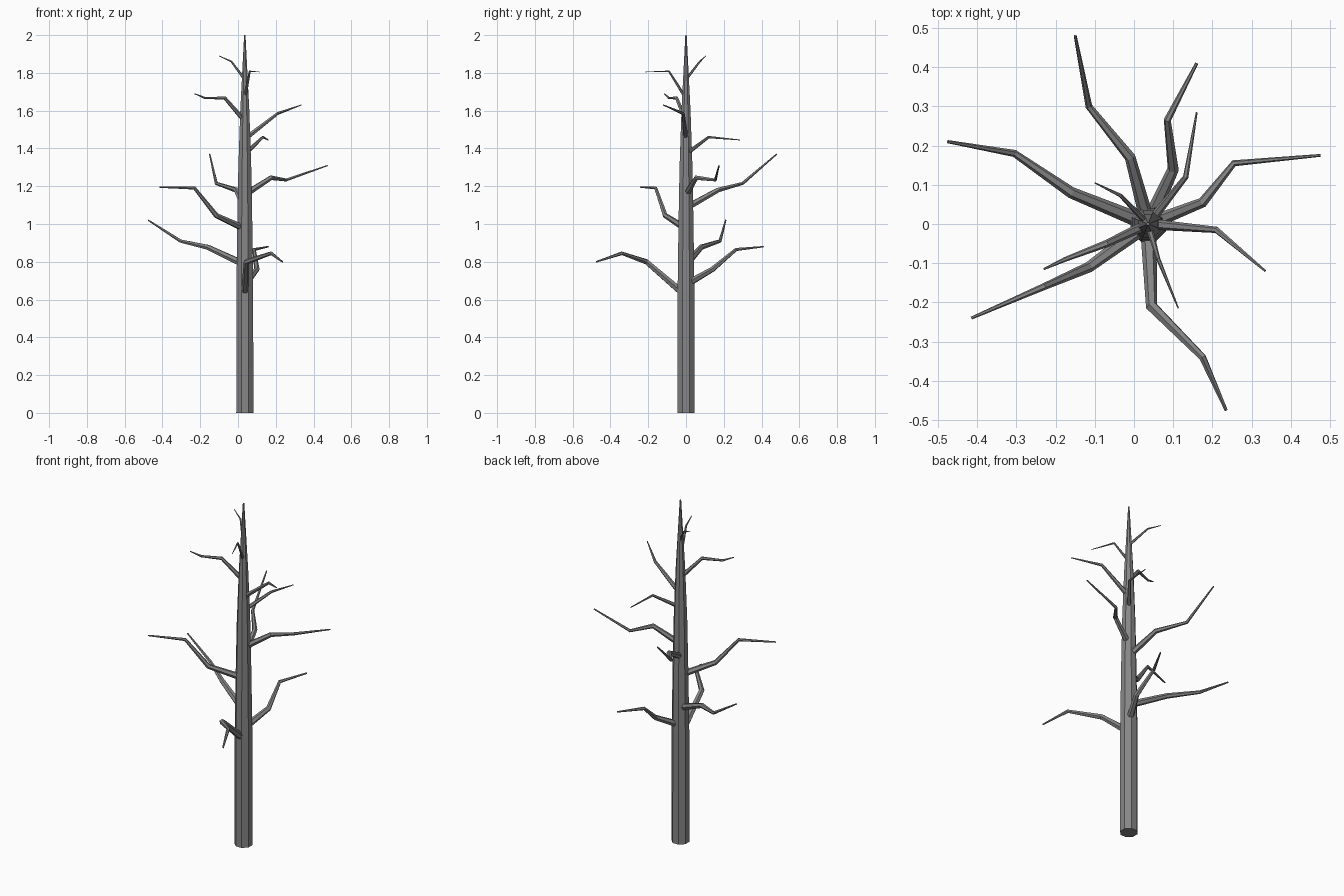
import bpy, bmesh, math
from mathutils import Vector

if "Cube" in bpy.data.objects:
    bpy.data.objects.remove(bpy.data.objects["Cube"])

bark = bpy.data.materials.new("grey bark")
bark.use_nodes = True
bark.diffuse_color = (0.24, 0.24, 0.24, 1)
bark.node_tree.nodes["Principled BSDF"].inputs["Base Color"].default_value = bark.diffuse_color

AXIS_X = 0.036


def limb(name, path, radii, sides):
    """Faceted tapering tube along a path, mitred at the bends and capped."""
    pts = [Vector(p) for p in path]
    bm = bmesh.new()
    rings = []
    side = None
    for i, (p, r) in enumerate(zip(pts, radii)):
        before = (p - pts[i - 1]).normalized() if i else Vector()
        after = (pts[i + 1] - p).normalized() if i + 1 < len(pts) else Vector()
        along = (before + after).normalized()
        # carry the cross-section along without twisting
        if side is None:
            side = Vector((1, 0, 0)) if abs(along.z) > 0.9 else Vector((0, 0, 1))
        side = (side - along * side.dot(along)).normalized()
        other = along.cross(side)
        angles = [math.tau * (k + 0.5) / sides for k in range(sides)]
        rings.append([bm.verts.new(p + r * (math.cos(a) * side + math.sin(a) * other))
                      for a in angles])
    for low, high in zip(rings, rings[1:]):
        for k in range(sides):
            n = (k + 1) % sides
            bm.faces.new((low[k], low[n], high[n], high[k]))
    bm.faces.new(rings[0][::-1])
    bm.faces.new(rings[-1])
    bmesh.ops.recalc_face_normals(bm, faces=bm.faces)
    mesh = bpy.data.meshes.new(name)
    bm.to_mesh(mesh)
    bm.free()
    mesh.materials.append(bark)
    bpy.context.collection.objects.link(bpy.data.objects.new(name, mesh))


# Trunk: straight below, tapering to a spike
trunk = [(0, 0.049), (0.65, 0.048), (1.0, 0.043), (1.3, 0.037),
         (1.6, 0.026), (1.8, 0.015), (2.0, 0.004)]
limb("trunk", [(AXIS_X, 0, z) for z, r in trunk], [r for z, r in trunk], 8)

# Branches: root height, root radius, then the bends out to the tip
branches = {
    "front_low": (0.62, 0.021, (0.045, -0.21, 0.8), (0.175, -0.34, 0.845), (0.235, -0.475, 0.8)),
    "back_low": (0.68, 0.02, (0.1, 0.14, 0.76), (0.085, 0.265, 0.865), (0.16, 0.41, 0.88)),
    "right_low": (0.785, 0.02, (-0.16, 0.08, 0.877), (-0.305, 0.18, 0.91), (-0.475, 0.21, 1.02)),
    "right_middle": (0.975, 0.019, (-0.115, -0.11, 1.045), (-0.23, -0.16, 1.19), (-0.415, -0.24, 1.195)),
    "back_middle": (1.085, 0.019, (-0.01, 0.17, 1.18), (-0.115, 0.3, 1.215), (-0.15, 0.48, 1.37)),
    "left_middle": (1.155, 0.018, (0.175, 0.055, 1.245), (0.255, 0.155, 1.233), (0.475, 0.175, 1.31)),
    "back_high": (1.37, 0.012, (0.132, 0.12, 1.46), (0.16, 0.285, 1.445)),
    "left_high": (1.45, 0.014, (0.21, -0.015, 1.585), (0.335, -0.12, 1.63)),
    "right_high": (1.545, 0.013, (-0.07, -0.05, 1.667), (-0.175, -0.09, 1.667), (-0.23, -0.115, 1.69)),
    "front_top": (1.665, 0.009, (0.062, -0.09, 1.808), (0.113, -0.215, 1.805)),
    "back_top": (1.765, 0.008, (-0.035, 0.073, 1.86), (-0.1, 0.105, 1.89)),
}
for name, (root_z, root_r, *bends) in branches.items():
    path = [(AXIS_X, 0, root_z)] + bends
    last = len(path) - 1
    radii = [root_r * (1 - 0.8 * i / last) for i in range(last + 1)]
    limb(name + "_branch", path, radii, 6)
